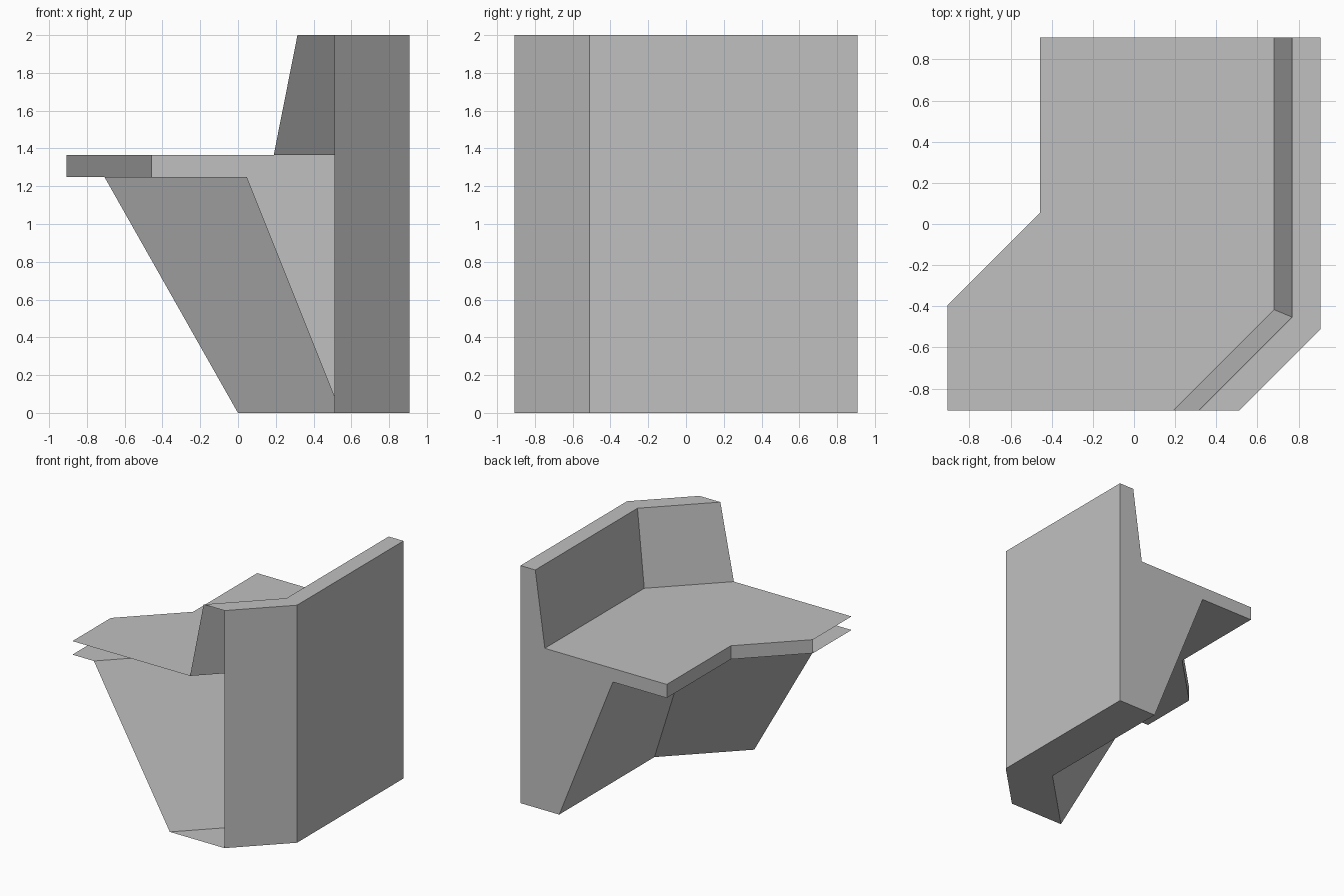
import bpy, bmesh, math

if "Cube" in bpy.data.objects:
    bpy.data.objects.remove(bpy.data.objects["Cube"])

H = 0.907      # half width of the footprint
BEND = -0.51   # y where the outer back turns 45 degrees

# Bench cross-section: (distance in from the outer back, height)
profile = [(0, 0), (0, 2), (0.138, 2), (0.227, 1.364), (1.363, 1.364),
           (1.363, 1.25), (0.861, 1.25), (0.361, 0)]


def ring(bm, place):
    return [bm.verts.new((*place(d), z)) for d, z in profile]


def miter(d):
    return H - d, BEND + d * math.tan(math.radians(22.5))


def beyond(d):
    x, y = miter(d)
    return x - 2.5, y - 2.5


# Sweep the section along the straight run and round the 45 degree turn
bm = bmesh.new()
rings = [ring(bm, lambda d: (H - d, H)), ring(bm, miter), ring(bm, beyond)]
n = len(profile)
for a, b in zip(rings, rings[1:]):
    for i in range(n):
        j = (i + 1) % n
        bm.faces.new((a[i], a[j], b[j], b[i]))
bm.faces.new(rings[0])
bm.faces.new(rings[-1])
bmesh.ops.recalc_face_normals(bm, faces=bm.faces[:])

# Trim to the square footprint, leaving the cut ends open
for normal in ((0, -1, 0), (-1, 0, 0)):
    bmesh.ops.bisect_plane(bm, geom=bm.verts[:] + bm.edges[:] + bm.faces[:],
                           plane_co=(-H, -H, 0), plane_no=normal,
                           clear_outer=True)

mesh = bpy.data.meshes.new("corner_bench")
bm.to_mesh(mesh)
bm.free()
bench = bpy.data.objects.new("corner_bench", mesh)
bpy.context.collection.objects.link(bench)

# Plain grey finish
grey = bpy.data.materials.new("light grey")
grey.diffuse_color = (0.53, 0.53, 0.53, 1)
grey.use_nodes = True
grey.node_tree.nodes["Principled BSDF"].inputs["Base Color"].default_value = grey.diffuse_color
mesh.materials.append(grey)
